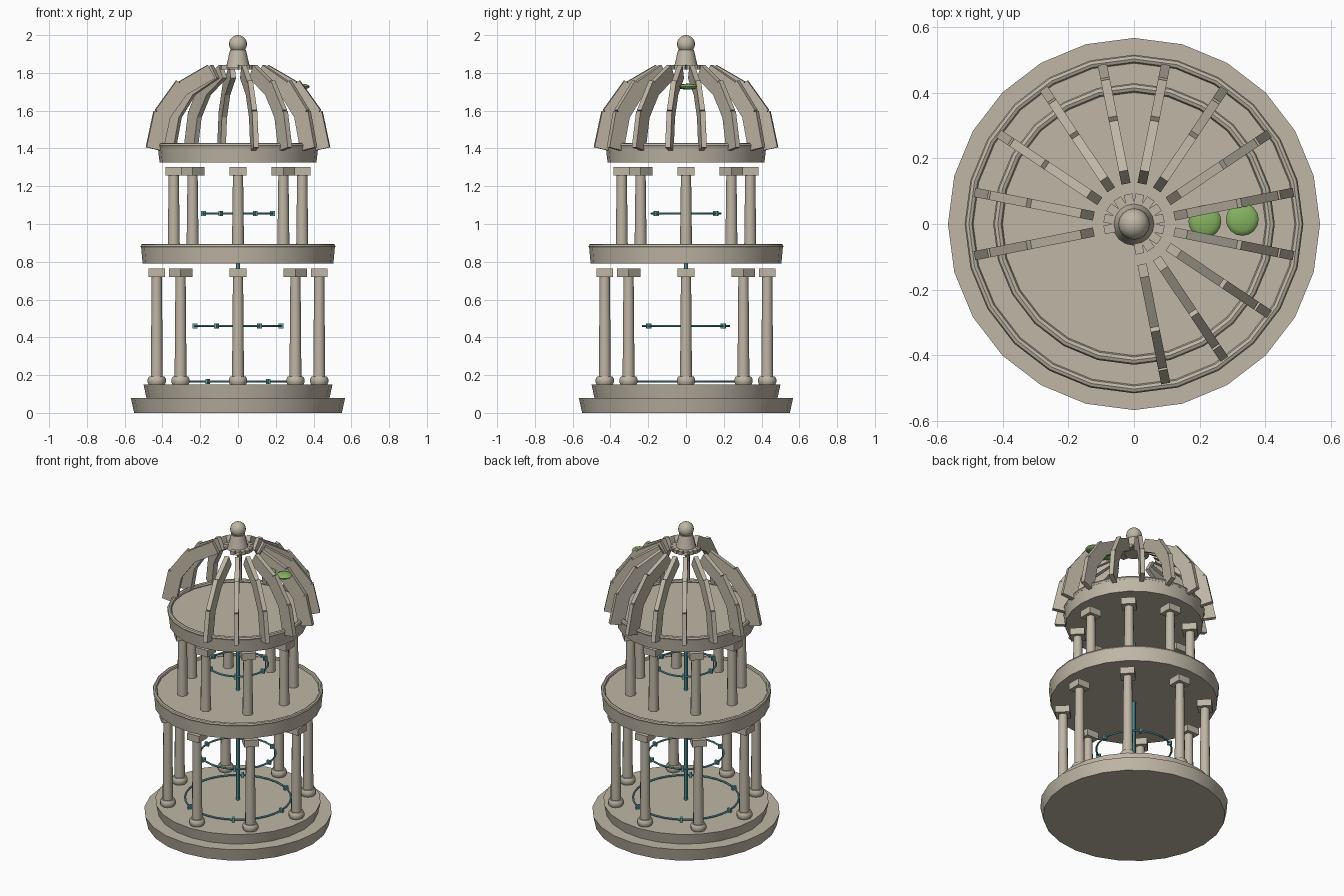
import bpy, bmesh
from math import sin, cos, pi, radians, atan2
from mathutils import Matrix, Vector

if "Cube" in bpy.data.objects:
    bpy.data.objects.remove(bpy.data.objects["Cube"])


def material(name, rgb):
    m = bpy.data.materials.new(name)
    m.diffuse_color = (*rgb, 1)
    m.use_nodes = True
    m.node_tree.nodes["Principled BSDF"].inputs["Base Color"].default_value = m.diffuse_color
    return m


STONE = material("stone", (0.52, 0.47, 0.38))
TEAL = material("teal_metal", (0.13, 0.42, 0.46))
GREEN = material("moss", (0.24, 0.45, 0.12))


def finish(bm, name, mat, smooth=True):
    bmesh.ops.recalc_face_normals(bm, faces=bm.faces)
    me = bpy.data.meshes.new(name)
    bm.to_mesh(me)
    bm.free()
    me.materials.append(mat)
    ob = bpy.data.objects.new(name, me)
    bpy.context.collection.objects.link(ob)
    if smooth:
        bpy.ops.object.select_all(action='DESELECT')
        ob.select_set(True)
        bpy.context.view_layer.objects.active = ob
        bpy.ops.object.shade_smooth_by_angle(angle=radians(40))
    return ob


def add_lathe(bm, profile, n, x=0, y=0, closed=False):
    rings = [[bm.verts.new((x + r * cos(2 * pi * i / n), y + r * sin(2 * pi * i / n), z))
              for i in range(n)] for r, z in profile]
    pairs = list(zip(rings, rings[1:]))
    if closed:
        pairs.append((rings[-1], rings[0]))
    else:
        bm.faces.new(rings[0][::-1])
        bm.faces.new(rings[-1])
    for a, b in pairs:
        for i in range(n):
            j = (i + 1) % n
            bm.faces.new((a[i], a[j], b[j], b[i]))


def lathe(name, profile, mat=STONE, n=24):
    bm = bmesh.new()
    add_lathe(bm, profile, n)
    return finish(bm, name, mat)


def add_torus(bm, r, minor, z, n=24, k=8):
    add_lathe(bm, [(r + minor * cos(2 * pi * i / k), z + minor * sin(2 * pi * i / k))
                   for i in range(k)], n, closed=True)


def torus(name, r, minor, z):
    bm = bmesh.new()
    add_torus(bm, r, minor, z)
    return finish(bm, name, STONE)


def add_box(bm, size, mat):
    bmesh.ops.create_cube(bm, size=1, matrix=mat @ Matrix.Diagonal((*size, 1)))


def spin(a):
    return Matrix.Rotation(a, 4, 'Z')


# Floors and rims
lathe("base_step", [(0.55, 0), (0.567, 0.08)])
lathe("upper_step", [(0.485, 0.08), (0.50, 0.15)])
lathe("middle_floor", [(0.505, 0.79), (0.513, 0.88)])
torus("middle_floor_rim", 0.503, 0.013, 0.882)
lathe("dome_floor", [(0.415, 1.325), (0.425, 1.41)])
torus("dome_floor_rim", 0.415, 0.014, 1.415)


# Colonnades: eight columns with square caps
def colonnade(level, radius, z0, z1, with_base):
    shafts, caps, bases = bmesh.new(), bmesh.new(), bmesh.new()
    for i in range(8):
        a = i * pi / 4
        x, y = radius * cos(a), radius * sin(a)
        add_lathe(shafts, [(0.032, z0), (0.027, z1 - 0.043)], 12, x, y)
        add_box(caps, (0.088, 0.088, 0.045), spin(a) @ Matrix.Translation((radius, 0, z1 - 0.022)))
        add_lathe(bases, [(0.042, z0), (0.048, z0 + 0.012), (0.048, z0 + 0.03), (0.04, z0 + 0.043)], 12, x, y)
    finish(shafts, level + "_column_shafts", STONE)
    finish(caps, level + "_column_caps", STONE, False)
    if with_base:
        finish(bases, level + "_column_bases", STONE)
    else:
        bases.free()


colonnade("lower", 0.43, 0.15, 0.763, True)
colonnade("upper", 0.34, 0.87, 1.30, False)

# Dome ribs: three overlapping blocks each, with three ribs missing at front left
SEGMENTS = [((0.45, 1.40), (0.41, 1.585), 0.092),
            ((0.41, 1.58), (0.30, 1.73), 0.088),
            ((0.297, 1.72), (0.148, 1.805), 0.08)]
ribs, crown = bmesh.new(), bmesh.new()
for i in range(16):
    if i in (9, 10, 11):
        continue
    rot = spin((i + 0.5) * pi / 8)
    for (r0, z0), (r1, z1), depth in SEGMENTS:
        length = Vector((r1 - r0, z1 - z0)).length
        tilt = Matrix.Rotation(atan2(r1 - r0, z1 - z0), 4, 'Y')
        mid = Matrix.Translation(((r0 + r1) / 2, 0, (z0 + z1) / 2))
        add_box(ribs, (depth, 0.028, length * 1.04), rot @ mid @ tilt)
    add_box(crown, (0.035, 0.026, 0.022), rot @ Matrix.Translation((0.075, 0, 1.83)))
finish(ribs, "dome_ribs", STONE, False)
finish(crown, "crown_blocks", STONE, False)

# Finial
lathe("finial_neck", [(0.066, 1.825), (0.06, 1.845), (0.042, 1.92)], n=16)
bm = bmesh.new()
bmesh.ops.create_uvsphere(bm, u_segments=16, v_segments=10, radius=0.048,
                          matrix=Matrix.Translation((0, 0, 1.952)))
finish(bm, "finial_ball", STONE)

# Central rod and floating rings with six nodes each
lathe("central_rod", [(0.011, 0.15), (0.011, 1.2)], TEAL, 8)
for name, r, z in (("low_ring", 0.32, 0.166), ("middle_ring", 0.228, 0.46), ("high_ring", 0.182, 1.055)):
    bm = bmesh.new()
    add_torus(bm, r, 0.006, z, 32, 6)
    finish(bm, name, TEAL)
    bm = bmesh.new()
    for i in range(6):
        add_box(bm, (0.026, 0.013, 0.026), spin(i * pi / 3) @ Matrix.Translation((r, 0, z)))
    finish(bm, name + "_nodes", TEAL, False)

# Moss patches between the ribs
for i, (x, y) in enumerate(((0.216, 0.008), (0.33, 0.014))):
    bm = bmesh.new()
    bmesh.ops.create_uvsphere(bm, u_segments=16, v_segments=8, radius=1,
                              matrix=Matrix.Translation((x, y, 1.727)) @ Matrix.Diagonal((0.05, 0.05, 0.016, 1)))
    finish(bm, f"moss_patch_{i + 1}", GREEN)
